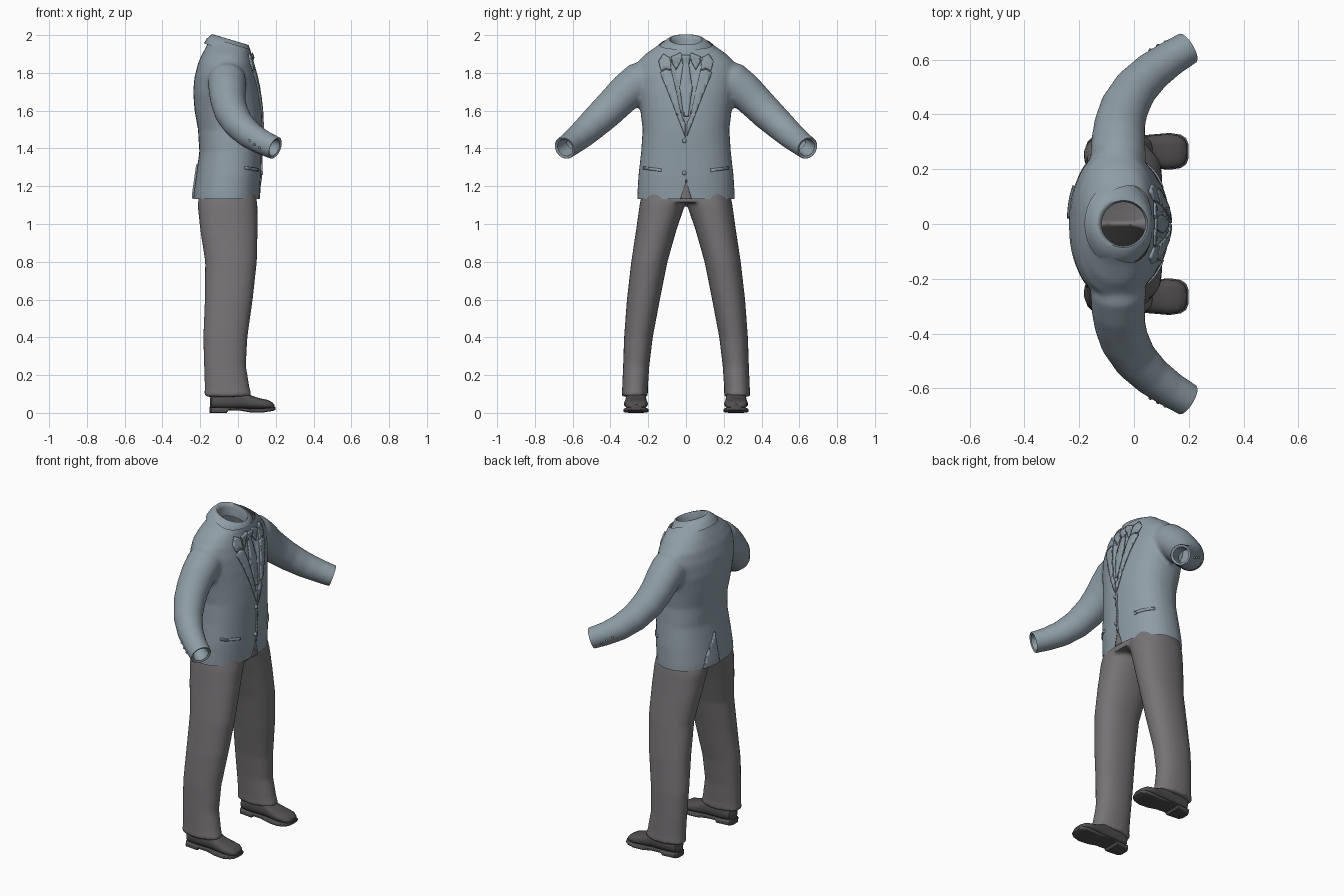
import bpy, bmesh
from math import cos, sin, pi, copysign
from mathutils import Vector
from mathutils.bvhtree import BVHTree

if "Cube" in bpy.data.objects:
    bpy.data.objects.remove(bpy.data.objects["Cube"])


def material(name, rgb):
    m = bpy.data.materials.new(name)
    m.use_nodes = True
    m.diffuse_color = (*rgb, 1)
    m.node_tree.nodes["Principled BSDF"].inputs["Base Color"].default_value = (*rgb, 1)
    return m


CLOTH = material("blue grey cloth", (0.27, 0.335, 0.38))
WOOL = material("warm grey wool", (0.182, 0.172, 0.18))
LEATHER = material("charcoal leather", (0.083, 0.078, 0.082))


def ring(c, u, v, power=1.0, n=32):
    """Superellipse of points round c, spanned by vectors u and v."""
    pts = []
    for i in range(n):
        a = 2 * pi * i / n
        pts.append(Vector(c) + Vector(u) * copysign(abs(cos(a)) ** power, cos(a))
                   + Vector(v) * copysign(abs(sin(a)) ** power, sin(a)))
    return pts


def flat_ring(x0, x1, cy, ry, z, power=0.85, tilt=0.0):
    rx = (x1 - x0) / 2
    return ring(((x0 + x1) / 2, cy, z), (rx, 0, -tilt * rx), (0, ry, 0), power)


def skin(bm, rings, caps=True):
    rows = [[bm.verts.new(p) for p in r] for r in rings]
    for a, b in zip(rows, rows[1:]):
        for i in range(len(a)):
            j = (i + 1) % len(a)
            bm.faces.new((a[i], a[j], b[j], b[i]))
    if caps:
        bm.faces.new(rows[0][::-1])
        bm.faces.new(rows[-1])


def tube(bm, path, caps=True):
    """Round rings along a path of (centre, radius)."""
    pts = [Vector(p) for p, r in path]
    rings = []
    for i, (p, r) in enumerate(path):
        t = (pts[min(i + 1, len(pts) - 1)] - pts[max(i - 1, 0)]).normalized()
        u = t.cross(Vector((0, 0, 1))).normalized()
        rings.append(ring(p, u * r, t.cross(u) * r))
    skin(bm, rings, caps)


def finish(name, bm, mat, angle=0.7):
    bmesh.ops.recalc_face_normals(bm, faces=bm.faces)
    me = bpy.data.meshes.new(name)
    bm.to_mesh(me)
    bm.free()
    ob = bpy.data.objects.new(name, me)
    bpy.context.collection.objects.link(ob)
    me.materials.append(mat)
    bpy.ops.object.select_all(action='DESELECT')
    ob.select_set(True)
    bpy.context.view_layer.objects.active = ob
    bpy.ops.object.shade_smooth_by_angle(angle=angle)
    return ob


def fuse(name, bm, mat, cuts, voxel=0.012, smooth=4):
    """Merge overlapping volumes into one soft skin, then trim it open."""
    ob = finish(name, bm, mat)
    rm = ob.modifiers.new("merge", 'REMESH')
    rm.mode, rm.voxel_size = 'VOXEL', voxel
    sm = ob.modifiers.new("soften", 'SMOOTH')
    sm.iterations = smooth
    for m in [rm.name, sm.name]:
        bpy.ops.object.modifier_apply(modifier=m)
    bm = bmesh.new()
    bm.from_mesh(ob.data)
    for co, no in cuts:
        bmesh.ops.bisect_plane(bm, geom=bm.verts[:] + bm.edges[:] + bm.faces[:],
                               plane_co=co, plane_no=no, clear_outer=True)
    bm.to_mesh(ob.data)
    bm.free()
    bpy.ops.object.shade_smooth_by_angle(angle=0.9)
    return ob


# Jacket body and sleeves
bm = bmesh.new()
body = [(-.24, .112, .26, 1.06), (-.236, .115, .258, 1.16), (-.222, .122, .252, 1.26),
        (-.205, .125, .238, 1.38), (-.212, .13, .23, 1.5), (-.23, .126, .242, 1.6),
        (-.238, .115, .262, 1.7), (-.23, .1, .275, 1.78), (-.212, .082, .262, 1.85),
        (-.19, .07, .215, 1.9), (-.165, .062, .15, 1.945), (-.145, .055, .10, 1.99),
        (-.14, .05, .095, 2.04)]
skin(bm, [flat_ring(a, b, 0, w, z, 0.88) for a, b, w, z in body])
arm = [((-.06, .16, 1.79), .09), ((-.058, .25, 1.755), .101), ((-.057, .31, 1.705), .098),
       ((-.052, .365, 1.65), .093), ((-.035, .425, 1.59), .089), ((.005, .495, 1.525), .081),
       ((.065, .555, 1.47), .073), ((.13, .602, 1.432), .066), ((.19, .638, 1.405), .062),
       ((.24, .668, 1.383), .06)]
for s in (1, -1):
    tube(bm, [((x, s * y, z), r) for (x, y, z), r in arm])
cuts = [((0, 0, 1.132), (0, 0, -1)), ((-.035, 0, 1.955), (.3, 0, 1))]
cuts += [((.195, s * .641, 1.403), (.06, s * .036, -.025)) for s in (1, -1)]
jacket = fuse("jacket", bm, CLOTH, cuts)

# Sink the chest opening behind the lapels
for v in jacket.data.vertices:
    if v.co.x > 0 and 1.5 < v.co.z < 1.87 and abs(v.co.y) < (v.co.z - 1.5) * .2:
        v.co.x -= .012
surface = BVHTree.FromObject(jacket, bpy.context.evaluated_depsgraph_get())


def plate(name, outline, mat=CLOTH, lift=.005, side=1, thick=.009):
    """Cloth panel with a (y, z) outline, laid on the jacket front or back."""
    bm = bmesh.new()
    bm.faces.new([bm.verts.new((0, y, z)) for y, z in outline])
    for axis, start, count in (((0, 1, 0), -.25, 25), ((0, 0, 1), 1.1, 45)):
        for i in range(count):
            bmesh.ops.bisect_plane(bm, geom=bm.verts[:] + bm.edges[:] + bm.faces[:],
                                   plane_co=Vector(axis) * (start + i * .02), plane_no=axis)
    bmesh.ops.triangulate(bm, faces=bm.faces)
    for v in bm.verts:
        hit = surface.ray_cast(Vector((side, v.co.y, v.co.z)), Vector((-side, 0, 0)))[0]
        v.co.x = (hit.x if hit and hit.x * side > -.05 else .04 * side) + lift * side
    ob = finish(name, bm, mat)
    sol = ob.modifiers.new("thickness", 'SOLIDIFY')
    sol.thickness, sol.offset = thick, 0
    return ob


def pair(name, outline, **kw):
    for s, label in ((1, "left_"), (-1, "right_")):
        plate(label + name, [(s * y, z) for y, z in outline], **kw)


# Lapels, shirt collar points and tie
pair("lapel", [(.004, 1.46), (.05, 1.58), (.1, 1.71), (.138, 1.80), (.105, 1.818),
               (.076, 1.81), (.05, 1.7), (.022, 1.57), (.004, 1.53)])
pair("jacket_collar", [(.078, 1.815), (.105, 1.823), (.132, 1.812), (.145, 1.86),
                       (.12, 1.9), (.085, 1.88)])
pair("shirt_collar_point", [(.014, 1.89), (.052, 1.815), (.072, 1.85), (.078, 1.885),
                            (.03, 1.905)], lift=.007)
plate("tie_knot", [(-.024, 1.895), (.024, 1.895), (.016, 1.84), (-.016, 1.84)], lift=.008)
plate("tie_blade", [(-.015, 1.845), (.015, 1.845), (.034, 1.72), (.012, 1.57), (-.012, 1.57),
                    (-.034, 1.72)])

# Front edge, hem opening, pockets and back vent
plate("front_edge", [(-.003, 1.22), (.006, 1.22), (.006, 1.53), (-.003, 1.53)], lift=.002)
plate("hem_opening", [(-.03, 1.134), (.03, 1.134), (.002, 1.225)], mat=WOOL, lift=.001, thick=.004)
pair("pocket_flap", [(.13, 1.277), (.225, 1.289), (.225, 1.305), (.13, 1.292)], lift=.002)
plate("back_vent", [(.02, 1.134), (.14, 1.134), (.12, 1.2), (.03, 1.32)], lift=.004, side=-1)


# Buttons
def button(name, origin, direction, r):
    hit = surface.ray_cast(Vector(origin), Vector(direction))[0]
    bm = bmesh.new()
    bmesh.ops.create_uvsphere(bm, u_segments=12, v_segments=8, radius=r)
    bmesh.ops.translate(bm, verts=bm.verts, vec=hit)
    finish(name, bm, CLOTH)


for z in (1.27, 1.44):
    button("front_button", (1, -.008, z), (-1, 0, 0), .012)
for s in (1, -1):
    for i in range(3):
        button("sleeve_button", (.06 + i * .027, s * 2, 1.44 - i * .018), (0, -s, 0), .007)

# Standing neck collar, rolled over and open inside
bm = bmesh.new()
skin(bm, [flat_ring(-.035 - a, -.035 + b, 0, w, z, 1, .3) for a, b, w, z in
          [(.146, .108, .155, 1.918), (.13, .102, .135, 1.947), (.104, .092, .098, 1.975),
           (.092, .085, .086, 1.976), (.083, .077, .08, 1.955), (.083, .077, .08, 1.90)]],
     caps=False)
finish("neck_collar", bm, CLOTH, 1.2)

# Sleeve ends with a turned-in lining
for s, label in ((1, "left_"), (-1, "right_")):
    bm = bmesh.new()
    tip, way = Vector((.195, s * .641, 1.403)), Vector((.06, s * .036, -.025)).normalized()
    tube(bm, [(tip + way * d, r) for d, r in
              ((-.035, .061), (-.005, .061), (.003, .058))], caps=False)
    tube(bm, [(tip + way * d, r) for d, r in
              ((.003, .058), (-.002, .046), (-.03, .043), (-.09, .04))], caps=False)
    bmesh.ops.remove_doubles(bm, verts=bm.verts, dist=.004)
    finish(label + "sleeve_end", bm, CLOTH, 1.0)

# Trousers
bm = bmesh.new()
leg = [(-.18, .075, .202, .342, .085), (-.176, .062, .202, .338, .13), (-.18, .042, .194, .333, .25),
       (-.184, .05, .176, .328, .4), (-.176, .078, .138, .313, .6), (-.174, .1, .098, .29, .8),
       (-.2, .104, .05, .264, .97), (-.214, .103, .005, .246, 1.1), (-.2, .088, -.02, .226, 1.2)]
for s in (1, -1):
    skin(bm, [flat_ring(a, b, s * (c + d) / 2, (d - c) / 2, z, .9) for a, b, c, d, z in leg])
skin(bm, [flat_ring(-.21, .1, 0, .238, 1.115, .9), flat_ring(-.2, .088, 0, .22, 1.2, .9)])
fuse("trousers", bm, WOOL, [((0, 0, 1.165), (0, 0, 1))], smooth=3)

# Shoes: upper and heeled sole, each (x, half width, bottom, top)
upper = [(-.148, .025, .03, .08), (-.138, .042, .025, .1), (-.08, .052, .02, .12),
         (.02, .054, .02, .12), (.07, .058, .02, .092), (.12, .063, .02, .076),
         (.16, .058, .02, .068), (.183, .045, .02, .055), (.193, .025, .025, .044)]
sole = [(-.15, .03, 0, .03), (-.14, .046, 0, .03), (-.06, .055, 0, .028), (-.05, .055, .014, .028),
        (.01, .056, .012, .026), (.07, .062, .002, .024), (.13, .067, .002, .024),
        (.17, .061, .008, .027), (.19, .048, .012, .03), (.199, .026, .016, .032)]
for s, label in ((1, "left_"), (-1, "right_")):
    for part, rows, power in (("shoe_upper", upper, .8), ("shoe_sole", sole, .35)):
        bm = bmesh.new()
        skin(bm, [ring((x, s * .265, (lo + hi) / 2), (0, w, 0), (0, 0, (hi - lo) / 2), power)
                  for x, w, lo, hi in rows])
        finish(label + part, bm, LEATHER)
